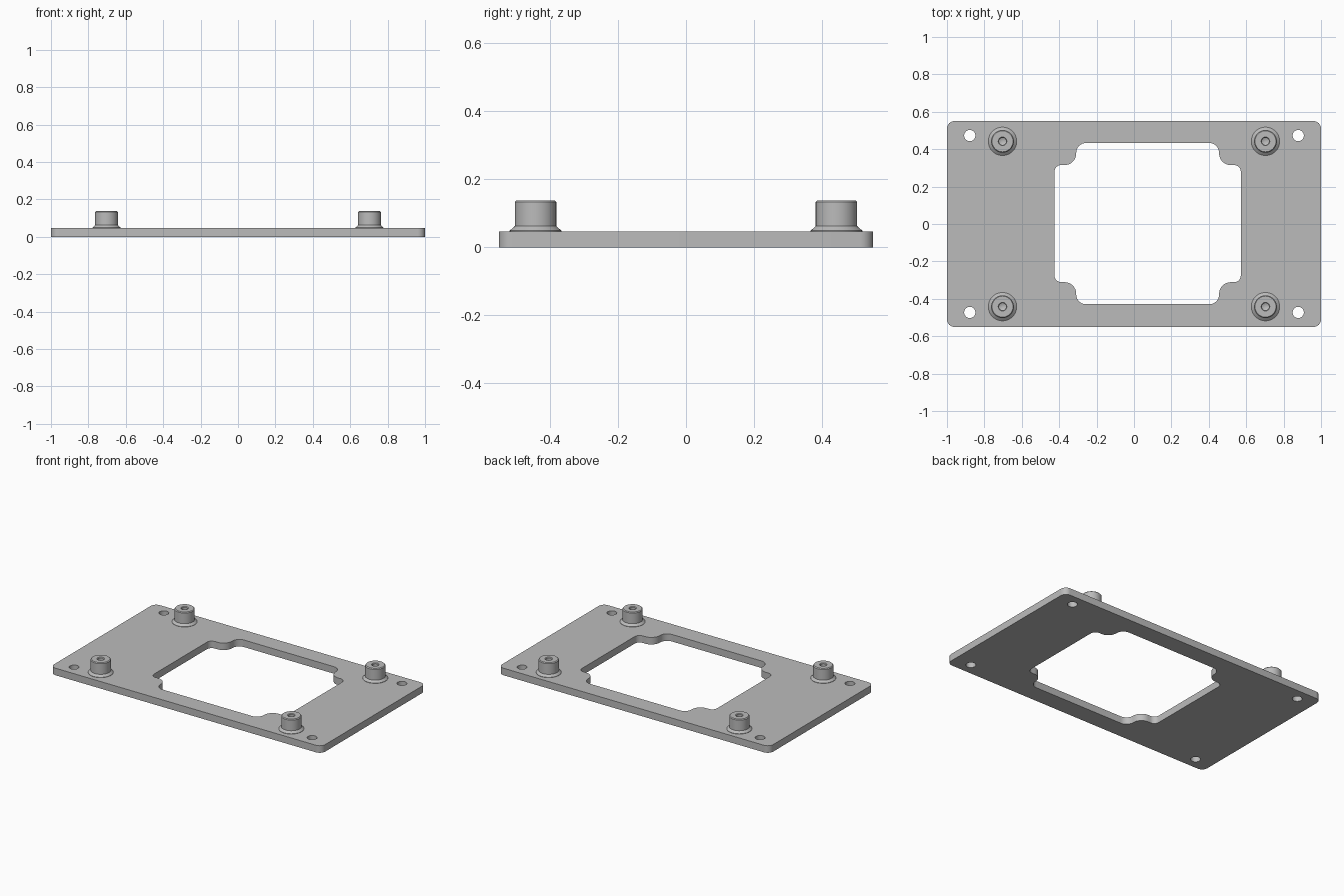
import bpy
import bmesh
from math import cos, sin, pi, radians, tan
from mathutils import Vector

if "Cube" in bpy.data.objects:
    bpy.data.objects.remove(bpy.data.objects["Cube"], do_unlink=True)

THICK = 0.047

grey = bpy.data.materials.new("satin grey")
grey.use_nodes = True
grey.diffuse_color = (0.5, 0.5, 0.5, 1)
grey.node_tree.nodes["Principled BSDF"].inputs["Base Color"].default_value = (0.5, 0.5, 0.5, 1)


def rounded(corners, steps=8):
    """Outline with each (x, y, radius) right-angled corner replaced by an arc."""
    points = []
    for i, (x, y, r) in enumerate(corners):
        p = Vector((x, y))
        a = (Vector(corners[i - 1][:2]) - p).normalized()
        b = (Vector(corners[(i + 1) % len(corners)][:2]) - p).normalized()
        centre = p + (a + b) * r
        for s in range(steps + 1):
            t = s / steps * pi / 2
            points.append(centre - b * r * cos(t) - a * r * sin(t))
    return points


def circle(x, y, r, n=32):
    return [Vector((x + r * cos(2 * pi * i / n), y + r * sin(2 * pi * i / n))) for i in range(n)]


def add_object(name, mesh):
    obj = bpy.data.objects.new(name, mesh)
    bpy.context.collection.objects.link(obj)
    mesh.materials.clear()
    mesh.materials.append(grey)
    bpy.ops.object.select_all(action="DESELECT")
    obj.select_set(True)
    bpy.context.view_layer.objects.active = obj
    bpy.ops.object.shade_smooth_by_angle(angle=radians(30))
    return obj


# Plate outline, notched window and four corner holes
outer = [(-1, -0.55, 0.04), (1, -0.55, 0.04), (1, 0.55, 0.04), (-1, 0.55, 0.04)]
quarter = [(0.498, 0.313, 0.035), (0.382, 0.313, 0.062), (0.382, 0.431, 0.052)]
window = []
for sx, sy in ((1, 1), (-1, 1), (-1, -1), (1, -1)):
    part = [(sx * x + 0.073, sy * y + 0.002, r) for x, y, r in quarter]
    window += part if sx * sy > 0 else part[::-1]
loops = [rounded(outer), rounded(window)]
loops += [circle(sx * 0.878, sy * 0.473, 0.03) for sx in (-1, 1) for sy in (-1, 1)]

# Plate as a filled, extruded flat curve
curve = bpy.data.curves.new("plate_outline", "CURVE")
curve.dimensions = "2D"
curve.fill_mode = "BOTH"
curve.extrude = THICK / 2
for loop in loops:
    spline = curve.splines.new("POLY")
    spline.points.add(len(loop) - 1)
    for point, co in zip(spline.points, loop):
        point.co = (co.x, co.y, 0, 1)
    spline.use_cyclic_u = True
outline = bpy.data.objects.new("plate_outline", curve)
bpy.context.collection.objects.link(outline)
graph = bpy.context.evaluated_depsgraph_get()
mesh = bpy.data.meshes.new_from_object(outline.evaluated_get(graph))
bpy.data.objects.remove(outline, do_unlink=True)
bm = bmesh.new()
bm.from_mesh(mesh)
bmesh.ops.remove_doubles(bm, verts=bm.verts, dist=0.0001)
bmesh.ops.translate(bm, verts=bm.verts, vec=(0, 0, THICK / 2))
bmesh.ops.recalc_face_normals(bm, faces=bm.faces)
bm.to_mesh(mesh)
bm.free()
add_object("mounting_plate", mesh)

# Standoff profile: flared foot, chamfered top, blind screw hole
profile = [(0.076, THICK - 0.002), (0.076, THICK + 0.002), (0.061, 0.062), (0.061, 0.133),
           (0.056, 0.138), (0.023, 0.138), (0.019, 0.134), (0.019, 0.065), (0, 0.055)]
bm = bmesh.new()
verts = [bm.verts.new((r, 0, z)) for r, z in profile]
edges = [bm.edges.new(pair) for pair in zip(verts, verts[1:])]
bmesh.ops.spin(bm, geom=verts + edges, cent=(0, 0, 0), axis=(0, 0, 1),
               angle=2 * pi, steps=40, use_duplicate=False)
bmesh.ops.remove_doubles(bm, verts=bm.verts, dist=0.0001)
bmesh.ops.recalc_face_normals(bm, faces=bm.faces)
# The open foot sits in the plate, so point the normals by the flat rim
rim = max(bm.faces, key=lambda f: f.calc_center_median().z)
if rim.normal.z < 0:
    bmesh.ops.reverse_faces(bm, faces=bm.faces)
standoff = bpy.data.meshes.new("standoff")
bm.to_mesh(standoff)
bm.free()
for sx, side in ((-1, "right"), (1, "left")):
    for sy, end in ((-1, "front"), (1, "back")):
        obj = add_object(f"standoff_{end}_{side}", standoff)
        obj.location = (sx * 0.703, sy * 0.442, 0)
